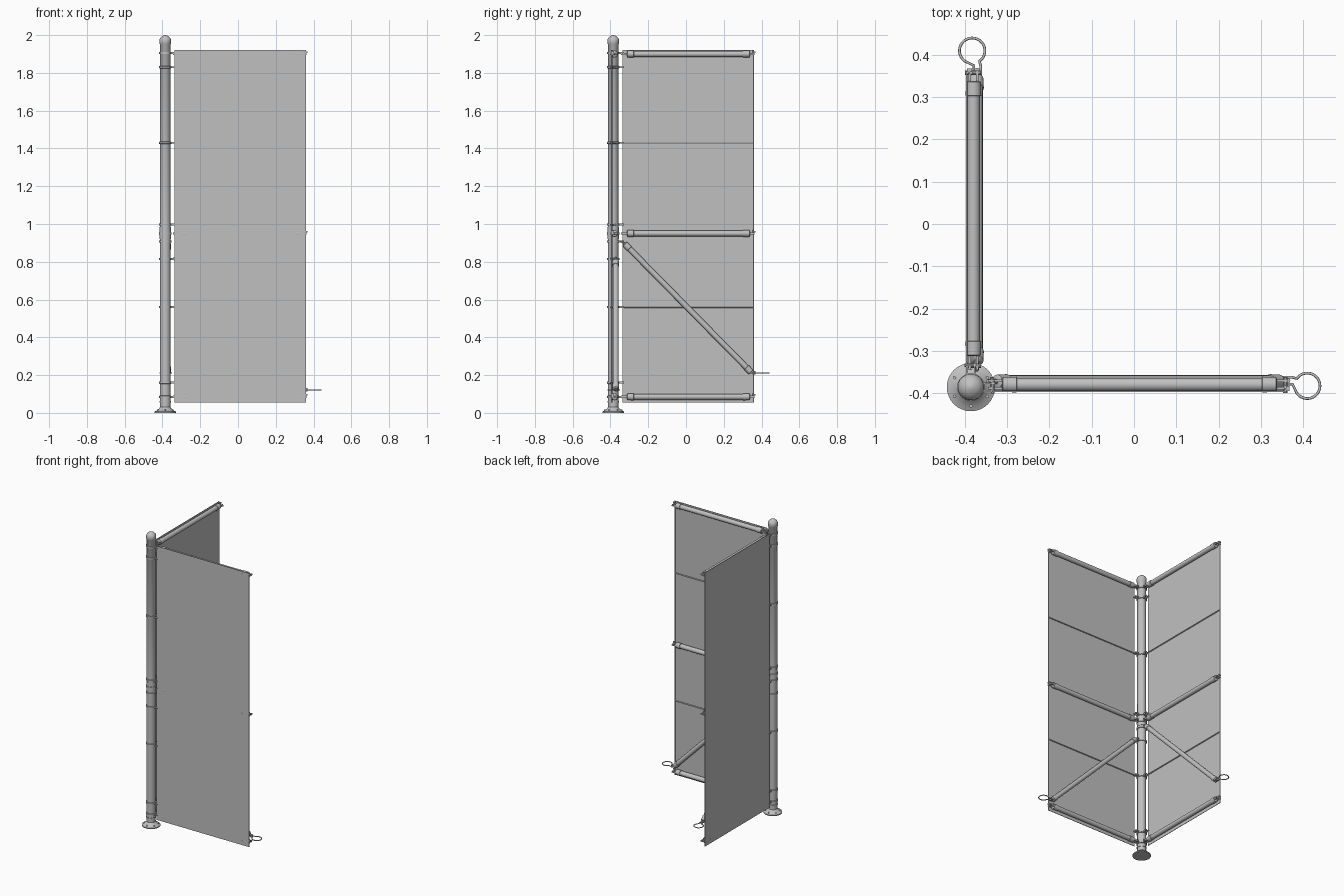
import bpy, bmesh, math
from mathutils import Vector

if "Cube" in bpy.data.objects:
    bpy.data.objects.remove(bpy.data.objects["Cube"])

grey = bpy.data.materials.new("plain_grey")
grey.diffuse_color = (0.53, 0.53, 0.53, 1)
grey.use_nodes = True
grey.node_tree.nodes["Principled BSDF"].inputs["Base Color"].default_value = grey.diffuse_color
P = -0.385                      # post axis in x and y


def finish(name, bm, smooth=True):
    bmesh.ops.recalc_face_normals(bm, faces=bm.faces)
    me = bpy.data.meshes.new(name)
    bm.to_mesh(me)
    bm.free()
    ob = bpy.data.objects.new(name, me)
    bpy.context.collection.objects.link(ob)
    me.materials.append(grey)
    if smooth:
        bpy.context.view_layer.objects.active = ob
        ob.select_set(True)
        bpy.ops.object.shade_smooth_by_angle(angle=math.radians(35))
        ob.select_set(False)
    return ob


def lathe(name, profile, a, b, n=24):
    """Revolve (distance, radius) pairs around the line a -> b."""
    a, b = Vector(a), Vector(b)
    d = (b - a).normalized()
    q = d.to_track_quat('Z', 'Y')
    bm = bmesh.new()
    rings = []
    for t, r in profile:
        rings.append([bm.verts.new(a + q @ Vector((r * math.cos(2 * math.pi * i / n),
                      r * math.sin(2 * math.pi * i / n), t))) for i in range(n)])
    for r0, r1 in zip(rings, rings[1:]):
        for i in range(n):
            bm.faces.new((r0[i], r0[(i + 1) % n], r1[(i + 1) % n], r1[i]))
    bm.faces.new(rings[0])
    bm.faces.new(rings[-1])
    return finish(name, bm)


def rod(name, a, b, r, n=16):
    return lathe(name, [(0, r), ((Vector(b) - Vector(a)).length, r)], a, b, n)


def box(name, lo, hi):
    lo, hi = Vector(lo), Vector(hi)
    lo, hi = Vector(map(min, lo, hi)), Vector(map(max, lo, hi))
    bm = bmesh.new()
    bmesh.ops.create_cube(bm, size=1)
    for v in bm.verts:
        v.co = (lo + hi) / 2 + Vector(x * y for x, y in zip(v.co, hi - lo))
    return finish(name, bm, False)


def wire(name, pts, r):
    cu = bpy.data.curves.new(name, 'CURVE')
    cu.dimensions = '3D'
    cu.bevel_depth = r
    cu.bevel_resolution = 2
    cu.use_fill_caps = True
    sp = cu.splines.new('POLY')
    sp.points.add(len(pts) - 1)
    for p, c in zip(sp.points, pts):
        p.co = (*c, 1)
    cu.materials.append(grey)
    ob = bpy.data.objects.new(name, cu)
    bpy.context.collection.objects.link(ob)


# post with flared foot, joint sleeve and domed cap
lathe("post", [(0, .057), (.007, .057), (.012, .046), (.024, .032), (.03, .0275),
               (.055, .0275), (.055, .031), (.062, .031), (.062, .0275),
               (.92, .0275), (.92, .0295), (.985, .0295), (.985, .0275),
               (1.95, .0275), (1.955, .031), (1.975, .031), (1.985, .027),
               (1.994, .018), (1.999, .006), (2.0, .001)], (P, P, 0), (P, P, 2), 32)
for i in range(6):
    a = math.pi / 6 + i * math.pi / 3
    c, s = math.cos(a), math.sin(a)
    rod("foot_bolt", (P + .045 * c, P + .045 * s, 0), (P + .045 * c, P + .045 * s, .017), .004, 6)

# clamp rings around the post
clamps = [1.905, 1.83, 1.43, .997, .95, .907, .815, .56, .16, .085]
for z in clamps:
    lathe("clamp_ring", [(0, .029), (.001, .0325), (.011, .0325), (.012, .029)],
          (P, P, z - .006), (P, P, z + .006))

# two identical wings: u runs along the wing, v is the sideways offset
for wing, swap in (("front", False), ("side", True)):
    def m(u, v, z, swap=swap):
        return (v, u, z) if swap else (u, v, z)

    # sheet on the outer face, with edge cable
    box(wing + "_panel", m(-.335, -.3965, .055), m(.36, -.3935, 1.92))
    rod(wing + "_edge_cable", m(.358, -.393, .055), m(.358, -.393, 1.92), .003, 8)

    # clamp lugs and bolts
    for z in clamps:
        if abs(z - .95) < .01 or abs(z - (.815 if swap else .907)) < .01:
            continue
        for dv in (-.009, .009):
            box(wing + "_clamp_lug", m(-.36, P + dv - .002, z - .005),
                m(-.327, P + dv + .002, z + .005))
        rod(wing + "_clamp_bolt", m(-.333, P - .015, z), m(-.333, P + .015, z), .004, 8)

    # horizontal tubes with end sleeves and fork fittings
    for z in (1.9, .95, .085):
        v = -.379
        lathe(wing + "_tube", [(0, .013), (.003, .0175), (.035, .0185), (.036, .0155),
                               (.614, .0155), (.615, .0185), (.647, .0175), (.65, .013)],
              m(-.312, v, z), m(.338, v, z))
        for u0, u1 in ((-.345, -.308), (.334, .362)):
            for dv in (-.009, .009):
                box(wing + "_fork", m(u0, v + dv - .003, z - .006), m(u1, v + dv + .003, z + .006))
        rod(wing + "_fork_pin", m(-.335, v - .018, z), m(-.335, v + .018, z), .005, 10)
        rod(wing + "_end_pin", m(.357, v - .02, z), m(.357, v + .018, z), .005, 10)
        rod(wing + "_corner_hook", m(.357, -.385, z), m(.357, -.385, z + .018), .004, 8)
        rod(wing + "_sheet_rivet", m(.31, -.398, z), m(.31, -.385, z), .004, 8)
        box(wing + "_hook_tip", m(.355, -.394, z + .006), m(.367, -.382, z + .014))

    # thin stiffening rods
    for z in (1.43, .56):
        rod(wing + "_thin_rod", m(-.33, -.39, z), m(.355, -.39, z), .004, 8)

    # diagonal brace
    zt, zb, v = (.895, .215, -.372) if swap else (.805, .125, -.372)
    a, b = Vector(m(-.325, v, zt)), Vector(m(.345, v, zb))
    L = (b - a).length
    lathe(wing + "_brace", [(0, .012), (.003, .0165), (.035, .0175), (.036, .015),
                            (L - .036, .015), (L - .035, .0175), (L - .003, .0165), (L, .012)], a, b)
    rod(wing + "_brace_eye", m(-.345, v, zt + .015), m(-.318, v, zt - .006), .006, 10)

    # open ring handle at the brace foot
    uc, vc, r = .409, -.382, .030
    pts = [m(.34, -.362, zb - .004), m(.374, -.362, zb - .004)]
    for i in range(33):
        t = math.radians(145 - 290 * i / 32)
        pts.append(m(uc + r * math.cos(t), vc + r * math.sin(t), zb - .004))
    pts += [m(.374, -.378, zb - .004), m(.34, -.378, zb - .004)]
    wire(wing + "_ring_handle", pts, .0032)
    rod(wing + "_handle_collar", m(.362, -.37, zb - .012), m(.362, -.37, zb + .006), .007, 10)
